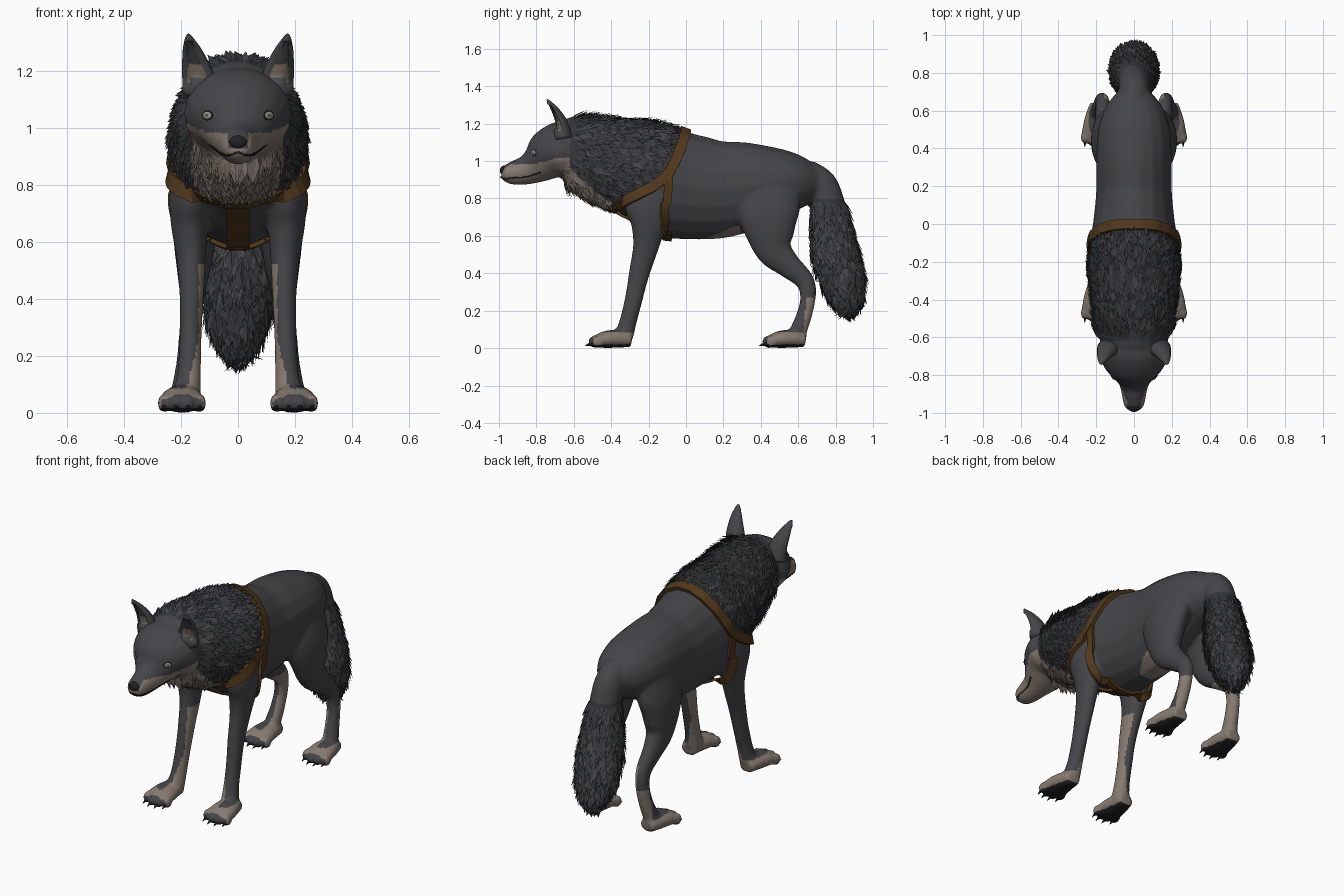
import bpy, bmesh, math, random
from mathutils import Vector, Matrix
from mathutils.bvhtree import BVHTree

random.seed(7)
if "Cube" in bpy.data.objects:
    bpy.data.objects.remove(bpy.data.objects["Cube"])


def material(name, r, g, b):
    m = bpy.data.materials.new(name)
    m.use_nodes = True
    m.diffuse_color = (r, g, b, 1)
    bsdf = m.node_tree.nodes["Principled BSDF"]
    bsdf.inputs["Base Color"].default_value = (r, g, b, 1)
    bsdf.inputs["Roughness"].default_value = 0.9
    return m


COAT, FUR, PALE, LEATHER, BLACK, EYE, AMBER, TAN = range(8)
MATS = [material("charcoal coat", .06, .06, .067), material("dark fur", .036, .037, .042),
        material("pale fur", .24, .195, .165), material("brown leather", .085, .04, .012),
        material("black", .015, .015, .017), material("eye grey", .3, .3, .29),
        material("amber", .2, .09, .02), material("shaded pale fur", .16, .13, .105)]


def make_object(name, bm, smooth=True, rule=None):
    """Turn a bmesh into an object, colouring faces with an optional rule."""
    me = bpy.data.meshes.new(name)
    bm.to_mesh(me)
    bm.free()
    for m in MATS:
        me.materials.append(m)
    if rule:
        for p in me.polygons:
            p.material_index = rule(p.center, p.normal)
    if smooth:
        me.shade_smooth()
    ob = bpy.data.objects.new(name, me)
    bpy.context.collection.objects.link(ob)
    return ob


def spline(pts, sub):
    """Catmull-Rom through tuples of any length."""
    out = []
    for i in range(len(pts) - 1):
        a, b, c, d = pts[max(i - 1, 0)], pts[i], pts[i + 1], pts[min(i + 2, len(pts) - 1)]
        for k in range(sub):
            t = k / sub
            out.append([q + .5 * t * (r - p + t * (2*p - 5*q + 4*r - s + t * (3*(q - r) + s - p)))
                        for p, q, r, s in zip(a, b, c, d)])
    return out + [list(pts[-1])]


def loft(bm, rings, side=1, seg=18, sub=4):
    """Skin ellipses (x, y, z, half width, half depth) set square to their path."""
    path, loops = spline(rings, sub), []
    for i, (x, y, z, rx, rd) in enumerate(path):
        p, q = path[max(i - 1, 0)], path[min(i + 1, len(path) - 1)]
        t = Vector((0, q[1] - p[1], q[2] - p[2])).normalized()
        ring = []
        for k in range(seg):
            a = math.tau * k / seg
            c = rd * math.sin(a)
            ring.append(bm.verts.new((side * (x + rx * math.cos(a)), y - t.z * c, z + t.y * c)))
        loops.append(ring)
    faces = [bm.faces.new((u[k], u[(k + 1) % seg], v[(k + 1) % seg], v[k]))
             for u, v in zip(loops, loops[1:]) for k in range(seg)]
    faces += [bm.faces.new(loops[0]), bm.faces.new(loops[-1])]
    bmesh.ops.recalc_face_normals(bm, faces=faces)


def ball(bm, loc, size, rot=Matrix()):
    m = Matrix.Translation(loc) @ rot @ Matrix.Diagonal((*size, 1))
    bmesh.ops.create_uvsphere(bm, u_segments=14, v_segments=10, radius=1, matrix=m)


# Body masses
torso = [(0, -.39, .82, .09, .11), (0, -.28, .86, .19, .22), (0, -.12, .88, .232, .29),
         (0, .02, .862, .215, .285), (0, .18, .848, .2, .265), (0, .34, .868, .2, .237),
         (0, .5, .885, .19, .187), (0, .62, .885, .15, .14), (0, .71, .88, .08, .08)]
neck = [(0, -.06, .92, .21, .25), (0, -.22, .955, .23, .26), (0, -.38, .99, .22, .24),
        (0, -.52, 1.035, .2, .215), (0, -.63, 1.06, .175, .18), (0, -.7, 1.06, .12, .12)]
head = [(0, -.58, 1.07, .15, .14), (0, -.66, 1.055, .19, .16), (0, -.73, 1.03, .17, .142),
        (0, -.79, .985, .12, .105), (0, -.85, .953, .078, .08), (0, -.92, .937, .062, .065),
        (0, -.965, .937, .052, .048), (0, -.985, .94, .03, .028)]
tail = [(0, .64, .92, .08, .09), (0, .72, .87, .08, .09), (0, .755, .77, .085, .095),
        (0, .775, .65, .1, .105), (0, .8, .5, .115, .118), (0, .835, .37, .11, .112),
        (0, .86, .27, .08, .085), (0, .875, .21, .035, .04)]
front_leg = [(.14, -.15, .92, .07, .1), (.165, -.2, .78, .075, .13), (.17, -.2, .66, .066, .095),
             (.165, -.215, .54, .051, .07), (.163, -.25, .4, .042, .056), (.167, -.28, .26, .039, .048),
             (.172, -.31, .14, .042, .046), (.18, -.33, .07, .05, .05), (.185, -.335, .03, .05, .03)]
hind_leg = [(.11, .45, .88, .08, .16), (.135, .44, .74, .09, .17), (.15, .45, .62, .077, .135),
            (.155, .475, .52, .062, .098), (.16, .55, .44, .047, .068), (.165, .635, .36, .038, .052),
            (.172, .652, .27, .036, .042), (.18, .63, .17, .038, .042), (.19, .6, .09, .043, .046),
            (.195, .585, .04, .045, .036)]
paw = [(.19, -.29, .04, .045, .036), (.195, -.36, .05, .065, .048), (.197, -.43, .046, .078, .046),
       (.197, -.475, .036, .076, .035), (.197, -.5, .03, .055, .025)]
HIND = .93


def toes(side, dy):
    for i in range(4):
        yield Vector((side * (.197 + (i - 1.5) * .042), dy - (.49 if i in (1, 2) else .472), .034))


bm = bmesh.new()
for part in (torso, neck, head, tail):
    loft(bm, part)
for s in (1, -1):
    loft(bm, front_leg, s)
    loft(bm, hind_leg, s)
    for dy in (0, HIND):
        loft(bm, [(x, y + dy, z, a, b) for x, y, z, a, b in paw], s)
        for p in toes(s, dy):
            ball(bm, p, (.023, .034, .034))

# Fuse the masses into one skin
clay = make_object("body_clay", bm)
rm = clay.modifiers.new("Fuse", "REMESH")
rm.mode, rm.voxel_size = "VOXEL", .011
sm = clay.modifiers.new("Soften", "SMOOTH")
sm.factor, sm.iterations = .5, 4
skin = bpy.data.meshes.new_from_object(clay.evaluated_get(bpy.context.evaluated_depsgraph_get()))
bpy.data.objects.remove(clay)
bm = bmesh.new()
bm.from_mesh(skin)


def in_mane(p):
    edge = -.1 + (p.z - .93) * (.4 if p.z > .93 else 1.4)
    return (-.62 if p.z > .95 else -.66) < p.y < edge and p.z > .68


def in_throat(p):
    return in_mane(p) and p.z < .95 - (p.y + .6) * .85


def in_tail(p):
    return p.y > .63 and .18 < p.z < .8 and abs(p.x) < .13 and p.y > .665 - max(0, .6 - p.z) * .02 \
        and (p.z > .42 or p.y > .71)


def coat_rule(p, n):
    ax = abs(p.x)
    if in_throat(p):
        return TAN
    if in_mane(p) or in_tail(p):
        return FUR
    if p.y < -.6:
        bridge = ax < .035 and p.z > .925
        return PALE if p.z < .98 + max(0, ax - .1) * .45 and not bridge else COAT
    if p.z < .02:
        return BLACK
    if p.z < .085 and ax > .1:
        tip = p.y - (HIND if p.y > 0 else 0)
        return COAT if tip < -.497 else PALE
    if p.y < 0 and p.z < .52 and ax < .138 + max(0, .26 - p.z) * .24:
        return PALE
    if p.y > .35 and p.z < .4 and (ax < .16 + max(0, .3 - p.z) * .1 or (p.z < .27 and p.y > .645 - (.27 - p.z) * .1)):
        return PALE
    if .1 < p.y < .29 and p.z < .585 + .4 * (p.y - .1):
        return PALE
    return COAT


body = make_object("body", bm, rule=coat_rule)
tree = BVHTree.FromPolygons([v.co for v in body.data.vertices],
                            [tuple(p.vertices) for p in body.data.polygons])


# Fur tufts: kite-shaped cards scattered over a region
def fur(name, region, flow, chance, length, colours):
    bm = bmesh.new()
    for p in body.data.polygons:
        if not region(p.center) or random.random() > chance:
            continue
        n, c = p.normal, p.center
        f = flow + Vector([random.uniform(-.25, .25) for _ in range(3)])
        f = (f - n * f.dot(n)).normalized()
        ln = length * random.uniform(.65, 1.2)
        if region is not in_tail and not in_mane(c + f * ln):
            continue
        w, side = ln * .17, n.cross(f)
        tip = bm.verts.new(c + f * ln + n * ln * .25)
        base = bm.verts.new(c - n * .004)
        left, right = (bm.verts.new(c + f * ln * .4 + side * k + n * ln * .1) for k in (-w, w))
        colour = random.choice(colours)
        for tri in ((base, tip, right), (base, left, tip)):
            bm.faces.new(tri).material_index = colour
    return make_object(name, bm, smooth=False)


fur("mane", lambda p: in_mane(p) and not in_throat(p), Vector((0, .8, -.45)), .33, .085, [FUR, FUR, COAT])
fur("throat_ruff", in_throat, Vector((0, .45, -.9)), .35, .08, [PALE, PALE, TAN])
fur("tail_fur", in_tail, Vector((0, .2, -1)), .36, .085, [FUR, FUR, COAT])


# Straps laid on the skin along a guide line
def strap(name, guide, width, thick, colour, mirror=True):
    pts = []
    for g in spline(guide, 8):
        loc, n, _, _ = tree.find_nearest(Vector(g))
        pts.append((loc, n))
    bm = bmesh.new()
    for s in ((1, -1) if mirror else (1,)):
        rows = []
        for i, (loc, n) in enumerate(pts):
            t = pts[min(i + 1, len(pts) - 1)][0] - pts[max(i - 1, 0)][0]
            w = t.cross(n).normalized() * width / 2
            row = [loc + w, loc - w, loc - w + n * thick, loc + w + n * thick]
            rows.append([bm.verts.new((s * v.x, v.y, v.z)) for v in row])
        for a, b in zip(rows, rows[1:]):
            for k in range(4):
                bm.faces.new((a[k], a[(k + 1) % 4], b[(k + 1) % 4], b[k]))
        bm.faces.new(rows[0])
        bm.faces.new(rows[-1])
    bmesh.ops.recalc_face_normals(bm, faces=bm.faces)
    return make_object(name, bm, False, lambda p, n: colour)


strap("harness_collar", [(0, -.42, .7), (.12, -.38, .74), (.22, -.25, .82), (.26, -.1, .93),
                         (.22, -.03, 1.07), (.1, 0, 1.16), (0, 0, 1.18)], .055, .02, LEATHER)
strap("harness_girth", [(.27, -.09, .92), (.26, -.1, .76), (.18, -.1, .62), (0, -.1, .57)], .045, .016, LEATHER)
strap("harness_chest", [(0, -.43, .72), (0, -.3, .63), (0, -.1, .57)], .08, .016, LEATHER, False)
strap("mouth_line", [(0, -.99, .915), (.055, -.93, .908), (.08, -.85, .908), (.115, -.78, .925)], .008, .003, BLACK)

# Nose
bm = bmesh.new()
ball(bm, (0, -.973, .95), (.033, .022, .026))
make_object("nose", bm, rule=lambda p, n: BLACK)

# Eyes: thin discs lying on the face
for name, size, lift, colour in (("eye_rims", .025, 0, BLACK), ("eyes", .019, .002, EYE), ("irises", .008, .004, AMBER)):
    bm = bmesh.new()
    for s in (1, -1):
        loc, n, _, _ = tree.find_nearest(Vector((s * .095, -.8, 1.045)))
        ball(bm, loc + n * lift, (size, size * .7, .004), n.to_track_quat("Z", "Y").to_matrix().to_4x4())
    make_object(name, bm, rule=lambda p, n, c=colour: c)

# Ears with a hollow front
ear = [(.13, -.655, 1.12, .065, .05), (.142, -.67, 1.2, .054, .04), (.158, -.7, 1.265, .037, .026),
       (.17, -.73, 1.31, .018, .013), (.174, -.742, 1.33, .005, .004)]
for s, name in ((1, "left_ear"), (-1, "right_ear")):
    bm = bmesh.new()
    loft(bm, ear, s)
    facing = Vector((s * .4, -.9, 0))
    inner = [f for f in bm.faces if f.normal.dot(facing) > .55 and 1.16 < f.calc_center_median().z < 1.3]
    bmesh.ops.inset_region(bm, faces=inner, thickness=.006, depth=-.016)
    for f in inner:
        f.material_index = TAN if f.calc_center_median().z < 1.22 else FUR
    make_object(name, bm)

# Claws
bm = bmesh.new()
for s in (1, -1):
    for dy in (0, HIND):
        for p in toes(s, dy):
            m = Matrix.Translation(p + Vector((0, -.034, -.016))) @ Matrix.Rotation(math.radians(110), 4, "X")
            bmesh.ops.create_cone(bm, cap_ends=True, segments=8, radius1=.01, radius2=.001, depth=.036, matrix=m)
make_object("claws", bm, rule=lambda p, n: BLACK)
